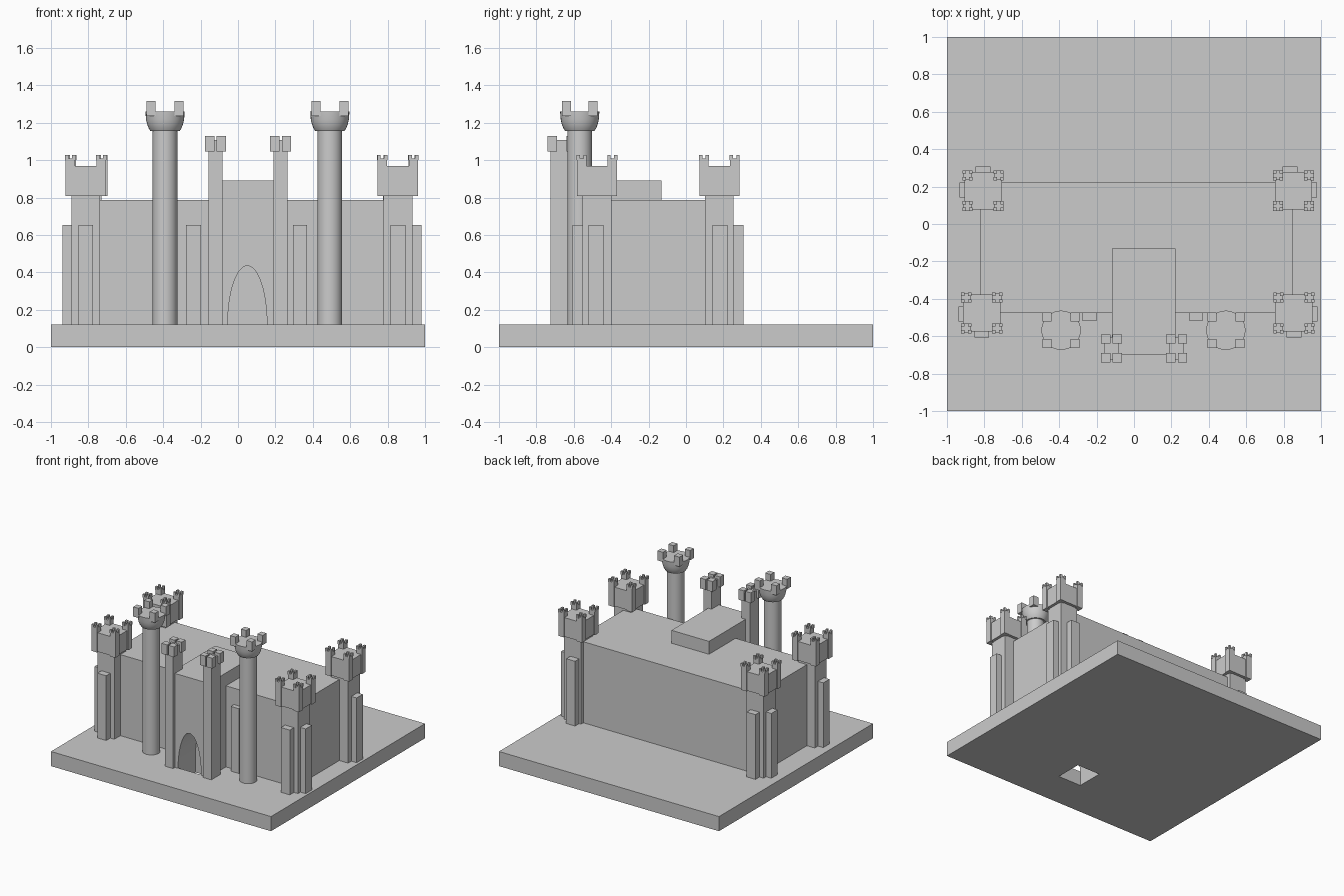
import bpy, bmesh, math

if "Cube" in bpy.data.objects:
    bpy.data.objects.remove(bpy.data.objects["Cube"])

Z0 = 0.12  # top of the base slab


def finish(name, bm):
    bmesh.ops.recalc_face_normals(bm, faces=bm.faces)
    me = bpy.data.meshes.new(name)
    bm.to_mesh(me)
    bm.free()
    ob = bpy.data.objects.new(name, me)
    bpy.context.collection.objects.link(ob)
    return ob


def add_box(bm, x0, x1, y0, y1, z0, z1):
    vs = bmesh.ops.create_cube(bm, size=1)["verts"]
    for v in vs:
        v.co.x = x1 if v.co.x > 0 else x0
        v.co.y = y1 if v.co.y > 0 else y0
        v.co.z = z1 if v.co.z > 0 else z0


def box(name, *b):
    bm = bmesh.new()
    add_box(bm, *b)
    return finish(name, bm)


def block(bm, cx, cy, hx, hy, z0, z1):
    add_box(bm, cx - hx, cx + hx, cy - hy, cy + hy, z0, z1)


def corners(cx, cy, dx, dy):
    return [(cx + sx * dx, cy + sy * dy) for sx in (-1, 1) for sy in (-1, 1)]


def lathe(name, cx, cy, profile, sides=32):
    bm = bmesh.new()
    rings = [[bm.verts.new((cx + r * math.cos(2 * math.pi * i / sides),
                            cy + r * math.sin(2 * math.pi * i / sides), z))
              for i in range(sides)] for r, z in profile]
    for a, b in zip(rings, rings[1:]):
        for i in range(sides):
            j = (i + 1) % sides
            bm.faces.new((a[i], a[j], b[j], b[i]))
    bm.faces.new(rings[0])
    bm.faces.new(rings[-1])
    ob = finish(name, bm)
    bpy.context.view_layer.objects.active = ob
    ob.select_set(True)
    bpy.ops.object.shade_smooth_by_angle(angle=math.radians(35))
    ob.select_set(False)
    return ob


def cut(target, cutter):
    m = target.modifiers.new("cut", "BOOLEAN")
    m.operation, m.solver, m.object = "DIFFERENCE", "EXACT", cutter
    bpy.context.view_layer.objects.active = target
    bpy.ops.object.modifier_apply(modifier=m.name)
    bpy.data.objects.remove(cutter)


# Base slab with an opening beneath the gate passage
base = box("base", -1, 1, -1, 1, 0, Z0)
cut(base, box("floor_cutter", -0.055, 0.155, -0.695, -0.474, -0.1, 0.3))

# Main keep
box("keep", -0.82, 0.85, -0.475, 0.225, Z0, 0.786)

# Gatehouse with elliptical arch recess
gatehouse = box("gatehouse", -0.118, 0.223, -0.70, -0.13, Z0, 0.892)
bm = bmesh.new()
pts = [(-0.055, 0.05), (0.155, 0.05)]
pts += [(0.05 + 0.105 * math.cos(math.pi * i / 24), Z0 + 0.315 * math.sin(math.pi * i / 24))
        for i in range(25)]
face = bm.faces.new([bm.verts.new((x, -0.8, z)) for x, z in pts])
ext = bmesh.ops.extrude_face_region(bm, geom=[face])["geom"]
bmesh.ops.translate(bm, vec=(0, 0.326, 0),
                    verts=[g for g in ext if isinstance(g, bmesh.types.BMVert)])
cut(gatehouse, finish("arch_cutter", bm))

# Slim gate towers with four corner blocks
for side, cx in (("left", -0.12), ("right", 0.228)):
    cy = -0.665
    bm = bmesh.new()
    block(bm, cx, cy, 0.037, 0.06, Z0, 1.107)
    for x, y in corners(cx, cy, 0.031, 0.05):
        block(bm, x, y, 0.025, 0.025, 1.045, 1.13)
    finish("gate_tower_" + side, bm)

# Round towers: shaft, flared cup and merlons
for side, cx in (("left", -0.39), ("right", 0.491)):
    cy = -0.568
    lathe("round_shaft_" + side, cx, cy, [(0.066, Z0), (0.066, 1.17)])
    lathe("round_cup_" + side, cx, cy,
          [(0.078, 1.155), (0.088, 1.171), (0.096, 1.192), (0.102, 1.218), (0.105, 1.26)])
    bm = bmesh.new()
    for x, y in corners(cx, cy, 0.075, 0.07):
        block(bm, x, y, 0.024, 0.024, 1.237, 1.316)
    finish("round_merlons_" + side, bm)

# Square corner towers
towers = {"front_left": (-0.814, -0.476, -1, -1), "front_right": (0.855, -0.476, 1, -1),
          "back_left": (-0.807, 0.178, -1, 1), "back_right": (0.853, 0.178, 1, 1)}
for name, (cx, cy, sx, sy) in towers.items():
    # shaft with two outward buttresses
    bm = bmesh.new()
    block(bm, cx, cy, 0.077, 0.077, Z0, 0.83)
    bx = cx - 0.02 if name == "back_right" else cx
    block(bm, bx, cy + sy * 0.09, 0.04, 0.04, Z0, 0.652)
    block(bm, cx + sx * 0.085, cy + sy * 0.005, 0.04, 0.04, Z0, 0.652)
    finish("corner_tower_" + name, bm)
    # wider head with notched corner posts
    bm = bmesh.new()
    block(bm, cx, cy, 0.1, 0.1, 0.812, 0.968)
    for x, y in corners(cx, cy, 0.083, 0.082):
        block(bm, x, y, 0.025, 0.025, 0.808, 1.008)
        for tx, ty in corners(x, y, 0.018, 0.018):
            block(bm, tx, ty, 0.009, 0.009, 1.0, 1.027)
    finish("corner_head_" + name, bm)

# Wall buttresses beside the gatehouse
box("wall_buttress_left", -0.278, -0.197, -0.515, -0.45, Z0, 0.652)
box("wall_buttress_right", 0.295, 0.37, -0.515, -0.45, Z0, 0.652)
